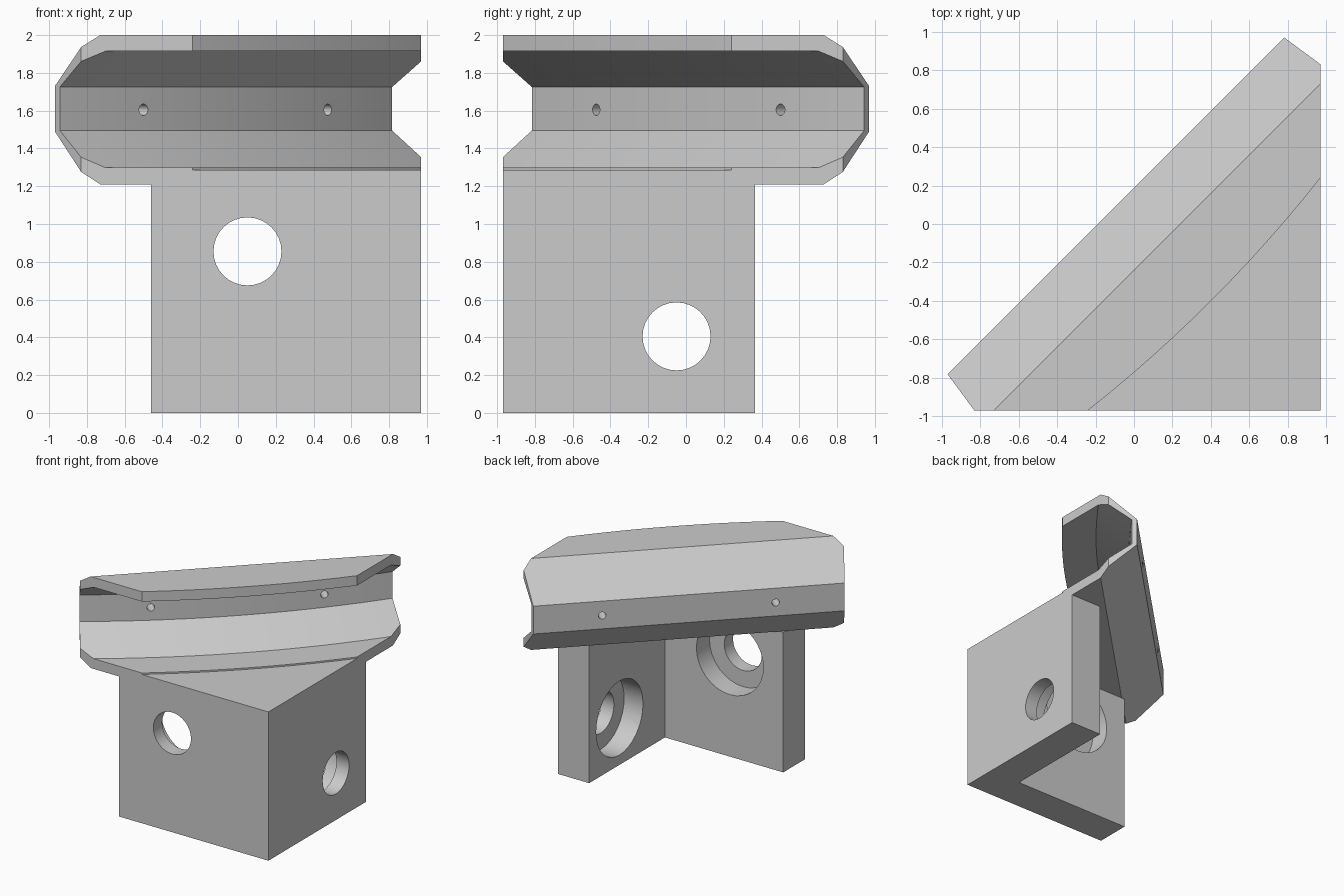
import bpy, bmesh
from mathutils import Vector, Matrix

cube = bpy.data.objects.get("Cube")
if cube:
    bpy.data.objects.remove(cube, do_unlink=True)

GREY = (0.6, 0.6, 0.6, 1.0)
metal = bpy.data.materials.new("light_grey")
metal.use_nodes = True
metal.diffuse_color = GREY
metal.node_tree.nodes["Principled BSDF"].inputs["Base Color"].default_value = GREY


def finish(bm, name):
    bmesh.ops.recalc_face_normals(bm, faces=bm.faces)
    mesh = bpy.data.meshes.new(name)
    bm.to_mesh(mesh)
    bm.free()
    mesh.materials.append(metal)
    obj = bpy.data.objects.new(name, mesh)
    bpy.context.collection.objects.link(obj)
    return obj


def loft(rings, name):
    """Closed solid through a row of equal rings."""
    bm = bmesh.new()
    rows = [[bm.verts.new(p) for p in ring] for ring in rings]
    n = len(rows[0])
    for a, b in zip(rows, rows[1:]):
        for i in range(n):
            j = (i + 1) % n
            bm.faces.new((a[i], a[j], b[j], b[i]))
    bm.faces.new(rows[0])
    bm.faces.new(rows[-1])
    return finish(bm, name)


def prism(outline, z0, z1, name):
    return loft([[(x, y, z) for x, y in outline] for z in (z0, z1)], name)


def rod(center, axis, radius, length, name="cutter"):
    bm = bmesh.new()
    turn = Vector(axis).to_track_quat('Z', 'Y').to_matrix().to_4x4()
    bmesh.ops.create_cone(bm, cap_ends=True, segments=32, radius1=radius, radius2=radius,
                          depth=length, matrix=Matrix.Translation(center) @ turn)
    return finish(bm, name)


def combine(obj, tool, operation):
    """Apply a boolean and drop the tool."""
    tool.hide_render = True
    mod = obj.modifiers.new("cut", 'BOOLEAN')
    mod.operation = operation
    mod.solver = 'EXACT'
    mod.object = tool
    bpy.context.view_layer.update()
    graph = bpy.context.evaluated_depsgraph_get()
    mesh = bpy.data.meshes.new_from_object(obj.evaluated_get(graph))
    obj.modifiers.clear()
    obj.data = mesh
    bpy.data.objects.remove(tool, do_unlink=True)


def diagonal(u, v, z):
    """u runs along the rail, v points to the bracket corner."""
    s = 0.5 ** 0.5
    return Vector(((u + v) * s, (u - v) * s, z))


E = 0.97        # outer walls
T = 0.67        # inner wall faces
Z_FLANGE, Z_PLATE = 1.21, 1.285

# Rail: straight back, gently bowed inside, swept along the diagonal
outer = [(0.17, 2.0), (-0.134, 1.73), (-0.134, 1.49), (0.17, Z_FLANGE)]
inner = [(0.566, Z_FLANGE), (0.566, 1.298), (0.285, 1.298), (0.015, 1.495),
         (0.015, 1.725), (0.285, 1.915), (0.566, 1.915), (0.566, 2.0)]
STEPS, HALF = 20, 1.4
rings = []
for i in range(STEPS + 1):
    u = HALF * (2 * i / STEPS - 1)
    bow = 0.068 * u * u
    rings.append([diagonal(u, v, z) for v, z in outer] +
                 [diagonal(u, v - bow, z) for v, z in inner])
rail = loft(rings, "rail")

# Trim the rail flush with the walls and with slanted ends
trim = prism([(-1.11, -0.59), (-0.83, -E), (E, -E), (E, 0.83), (0.59, 1.11)],
             1.0, 2.2, "trim")
combine(rail, trim, 'INTERSECT')

# Small fixing holes through the rail web
for u in (-0.69, 0.69):
    combine(rail, rod(diagonal(u, 0, 1.605), (1, -1, 0), 0.03, 0.6), 'DIFFERENCE')

# Corner bracket: two walls
bracket = prism([(-0.46, -E), (E, -E), (E, 0.365), (T, 0.365), (T, -T), (-0.46, -T)],
                0.0, Z_FLANGE, "bracket_walls")

# Bolt holes with wide recesses on the inner side
RECESS = 0.18
for (x, y, z), axis in (((0.05, -T, 0.855), (0, 1, 0)), ((T, -0.05, 0.405), (-1, 0, 0))):
    c, a = Vector((x, y, z)), Vector(axis)
    combine(bracket, rod(c, a, 0.18, 1.0), 'DIFFERENCE')
    combine(bracket, rod(c, a, 0.32, 2 * RECESS), 'DIFFERENCE')

# Triangular plate closing the corner under the rail
plate = prism([(-0.263, -E), (E, -E), (E, 0.263)], Z_FLANGE, Z_PLATE, "corner_plate")

# Smooth the bowed and round surfaces, keep the folds sharp
bpy.ops.object.select_all(action='DESELECT')
for obj in (rail, bracket, plate):
    obj.select_set(True)
bpy.context.view_layer.objects.active = rail
bpy.ops.object.shade_smooth_by_angle(angle=0.35)
